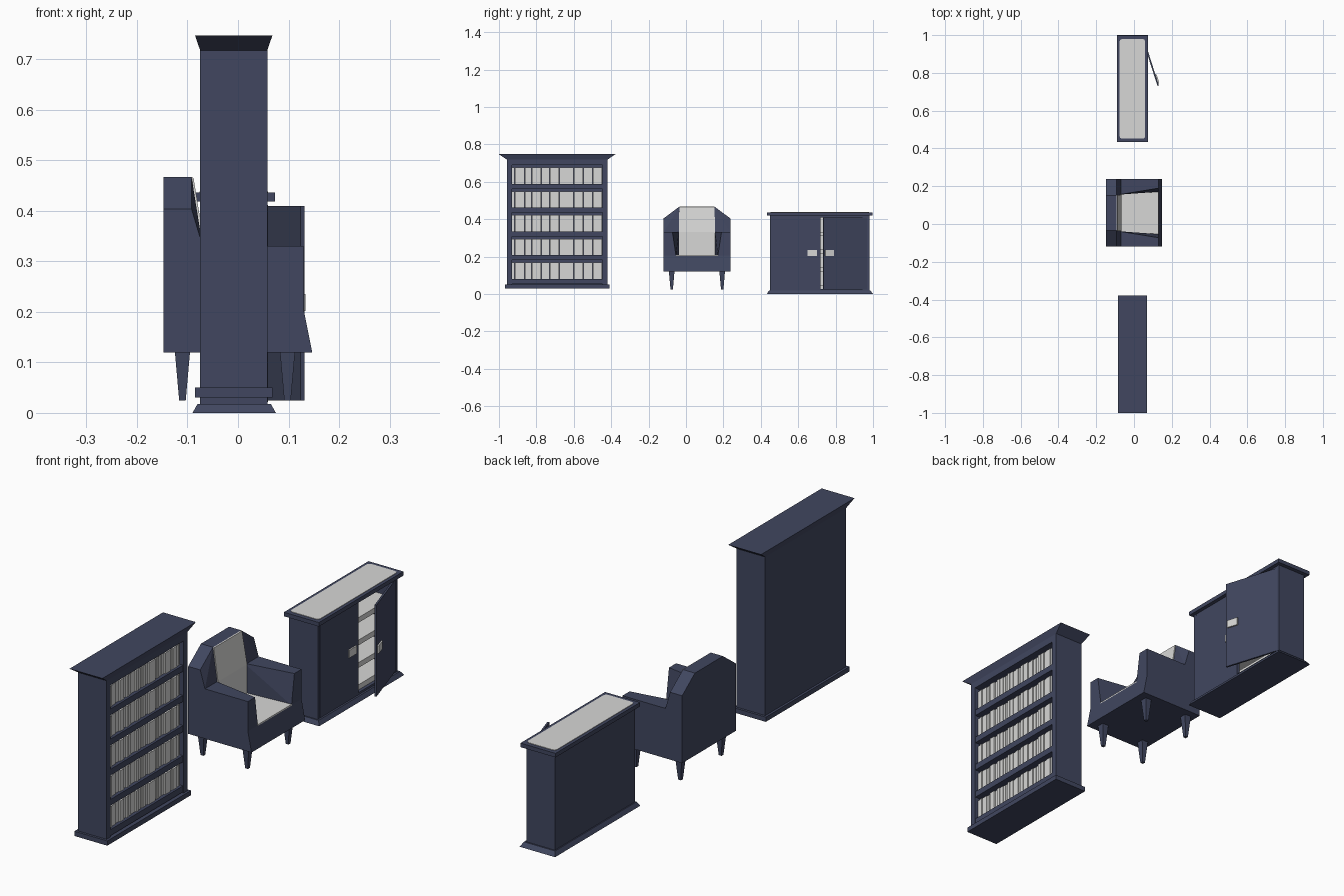
import bpy, bmesh, math, random
from mathutils import Vector

if "Cube" in bpy.data.objects:
    bpy.data.objects.remove(bpy.data.objects["Cube"])

random.seed(4)


def material(name, rgb):
    m = bpy.data.materials.new(name)
    m.diffuse_color = (*rgb, 1)
    m.use_nodes = True
    m.node_tree.nodes["Principled BSDF"].inputs["Base Color"].default_value = m.diffuse_color
    return m


NAVY = material("navy", (0.052, 0.062, 0.115))
WHITE = material("off white", (0.68, 0.68, 0.67))


def finish(name, bm, mat):
    bmesh.ops.recalc_face_normals(bm, faces=bm.faces)
    me = bpy.data.meshes.new(name)
    bm.to_mesh(me)
    bm.free()
    me.materials.append(mat)
    ob = bpy.data.objects.new(name, me)
    bpy.context.collection.objects.link(ob)
    return ob


def hull(name, points, mat):
    """Convex flat-faced part from its corner points."""
    bm = bmesh.new()
    for p in points:
        bm.verts.new(p)
    bmesh.ops.convex_hull(bm, input=bm.verts[:])
    bmesh.ops.dissolve_limit(bm, angle_limit=0.01, verts=bm.verts[:], edges=bm.edges[:])
    return finish(name, bm, mat)


def boxes(name, items, mat):
    """One mesh of several boxes, each (x0, x1, y0, y1, z0, z1)."""
    bm = bmesh.new()
    for x0, x1, y0, y1, z0, z1 in items:
        c = bmesh.ops.create_cube(bm, size=1)["verts"]
        bmesh.ops.scale(bm, vec=(x1 - x0, y1 - y0, z1 - z0), verts=c)
        bmesh.ops.translate(bm, vec=((x0 + x1) / 2, (y0 + y1) / 2, (z0 + z1) / 2), verts=c)
    return finish(name, bm, mat)


def frustum(name, low, z0, high, z1, mat):
    """Tapered block between two rectangles (x0, x1, y0, y1)."""
    pts = [(x, y, z) for r, z in ((low, z0), (high, z1)) for x in r[:2] for y in r[2:]]
    return hull(name, pts, mat)


# ---------- Bookcase ----------
BX0, BX1, BY0, BY1 = -0.075, 0.058, -0.957, -0.42
boxes("bookcase_carcass", [
    (BX0, BX1, BY0, BY0 + 0.026, 0.05, 0.72),
    (BX0, BX1, BY1 - 0.026, BY1, 0.05, 0.72),
    (BX0, BX0 + 0.012, BY0 + 0.026, BY1 - 0.026, 0.05, 0.72),
    (BX0 + 0.012, BX1, BY0 + 0.026, BY1 - 0.026, 0.69, 0.72)], NAVY)
boxes("bookcase_base", [(-0.085, 0.068, -0.967, -0.41, 0.03, 0.05)], NAVY)
frustum("bookcase_crown", (BX0, BX1, BY0, BY1), 0.718, (-0.085, 0.068, -1.0, -0.378), 0.747, NAVY)
shelf_tops = [0.08 + 0.127 * i for i in range(5)]
boxes("bookcase_shelves", [(BX0 + 0.012, BX1 - 0.002, BY0 + 0.026, BY1 - 0.026, z - 0.026, z)
                           for z in shelf_tops], NAVY)
# Rows of books share one pattern of widths
spines = []
y = BY0 + 0.027
while y < BY1 - 0.03:
    w = min(random.choice((0.012, 0.015, 0.018, 0.026)), BY1 - 0.027 - y)
    spines.append((y, y + w - 0.001, random.choice((0.040, 0.043, 0.046))))
    y += w
for i, z in enumerate(shelf_tops):
    boxes(f"books_row_{i + 1}", [(-0.05, x, a, b, z, z + 0.088) for a, b, x in spines], WHITE)

# ---------- Armchair ----------
CY, W = 0.0585, 0.1785
base = [(-0.148, 0.12), (0.147, 0.12), (0.13, 0.205), (-0.148, 0.205)]
hull("chair_base", [(x, CY + s * W, z) for x, z in base for s in (-1, 1)], NAVY)
# Light seat panel, wider at the front
hull("seat", [(x, CY + s * h, z) for x, h in ((-0.075, 0.097), (0.1305, 0.113))
              for s in (-1, 1) for z in (0.2, 0.208)], WHITE)
# Back rest with chamfered shoulders and a leaning front
outline = [(-0.092, W - 0.085, 0.467), (-0.092, W, 0.404), (-0.07, W, 0.33), (-0.07, W, 0.2)]
hull("chair_back", [(px, CY + s * h, z) for x, h, z in outline
                    for px in (-0.148, x) for s in (-1, 1)], NAVY)
back = [(-0.092, 0.094, 0.467), (-0.088, 0.094, 0.465), (-0.088, 0.095, 0.404),
        (-0.066, 0.097, 0.33), (-0.066, 0.097, 0.206), (-0.092, 0.097, 0.206)]
hull("back_cushion", [(x, CY + s * h, z) for x, h, z in back for s in (-1, 1)], WHITE)
for s, side in ((-1, "left"), (1, "right")):
    inner = [(-0.08, 0.097, 0.2), (-0.08, 0.097, 0.33), (0.13, 0.112, 0.203), (0.13, 0.131, 0.33)]
    hull(f"arm_{side}", [(x, CY + s * v, z) for x, h, z in inner for v in (h, W)], NAVY)
    for lx, end in ((-0.11, "back"), (0.098, "front")):
        ly = CY + s * 0.135
        a, b = 0.015, 0.0065
        frustum(f"{end}_{side}_leg", (lx - b, lx + b, ly - b, ly + b), 0.025,
                (lx - a, lx + a, ly - a, ly + a), 0.121, NAVY)

# ---------- Cabinet ----------
KX0, KX1, KY0, KY1 = -0.075, 0.047, 0.448, 0.98
boxes("cabinet_carcass", [
    (KX0, KX1 + 0.011, KY0, KY0 + 0.012, 0.018, 0.42),
    (KX0, KX1 + 0.011, KY1 - 0.012, KY1, 0.018, 0.42),
    (KX0, KX0 + 0.01, KY0 + 0.012, KY1 - 0.012, 0.018, 0.42),
    (KX0 + 0.01, KX1 + 0.01, KY0 + 0.012, KY1 - 0.012, 0.018, 0.027),
    (KX0 + 0.01, KX1 + 0.01, KY0 + 0.012, KY1 - 0.012, 0.41, 0.42)], NAVY)
frustum("cabinet_plinth", (-0.09, 0.075, 0.433, 1.0), 0, (-0.08, 0.065, 0.443, 0.986), 0.018, NAVY)
boxes("cabinet_top", [(-0.09, 0.073, 0.434, 0.997, 0.419, 0.436)], NAVY)
# Light inlay with cut corners
c = 0.014
hull("cabinet_top_inlay", [(-0.0085 + sx * dx, 0.7155 + sy * dy, z) for sx in (-1, 1) for sy in (-1, 1)
                           for dx, dy in ((0.068, 0.264 - c), (0.068 - c, 0.264), (0.064, 0.260))
                           for z in (0.434, 0.438)], WHITE)
# Light lining and shelves seen through the open door
IN0, IN1 = KY0 + 0.013, KY1 - 0.013
boxes("cabinet_lining", [(KX0 + 0.01, KX0 + 0.014, IN0, IN1, 0.027, 0.41)], WHITE)
boxes("cabinet_shelves", [(KX0 + 0.014, KX1 - 0.004, IN0, IN1, z, z + 0.022)
                          for z in (0.027, 0.12, 0.215, 0.31)], WHITE)
boxes("closed_door", [(KX1, KX1 + 0.012, KY0 + 0.012, 0.718, 0.022, 0.412)], NAVY)
boxes("closed_door_handle", [(KX1 + 0.012, KX1 + 0.018, 0.65, 0.70, 0.202, 0.235)], WHITE)
# Open door and its handle turn about the far hinge
swing = [boxes("open_door", [(-0.008, 0.0, -0.245, 0.0, 0.025, 0.41)], NAVY),
         boxes("open_door_handle", [(0.0, 0.006, -0.235, -0.187, 0.202, 0.235)], WHITE)]
for ob in swing:
    ob.location = Vector((0.057, 0.968, 0))
    ob.rotation_euler.z = math.atan2(0.074, 0.232)
